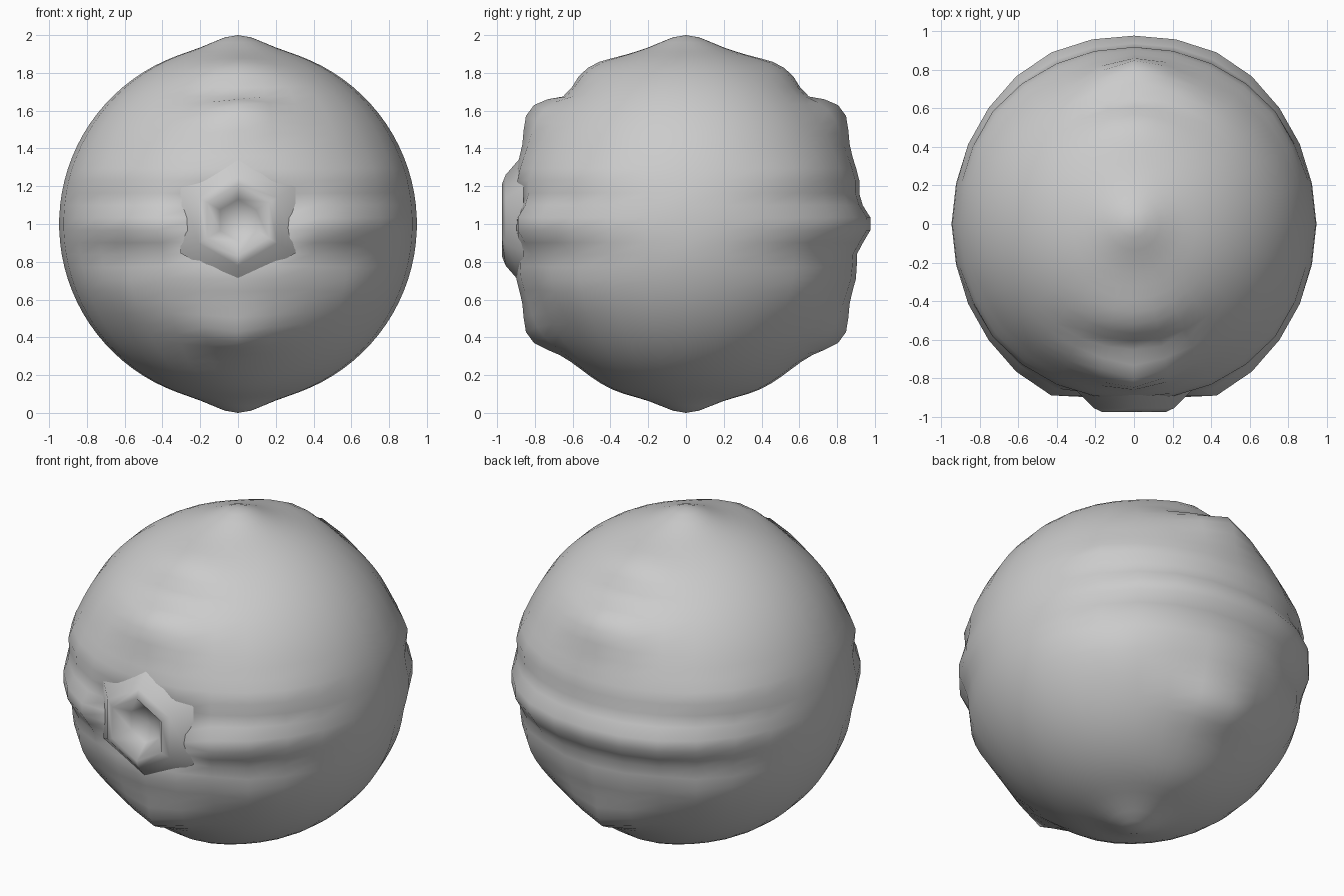
import bpy, bmesh
from math import sin, cos, radians, degrees, exp, pi, acos

cube = bpy.data.objects.get("Cube")
if cube:
    bpy.data.objects.remove(cube)

grey = bpy.data.materials.new("plain_grey")
grey.use_nodes = True
colour = (0.6, 0.6, 0.6, 1)
grey.diffuse_color = colour
grey.node_tree.nodes["Principled BSDF"].inputs["Base Color"].default_value = colour

SEGMENTS, RINGS = 28, 45


def bell(value, centre, width):
    return exp(-((value - centre) / width) ** 2)


# Dents and bumps: latitude, angle off the front/back axis, height, spread up, spread across
LUMPS = [
    (59, 0, 0.03, 8, 26),      # lip of the cap
    (47, 0, -0.03, 4, 20),     # step under the cap
    (36, 0, 0.08, 8, 14),      # upper knob
    (-36, 0, 0.08, 8, 13),     # lower knob
    (-66, 0, 0.012, 9, 30),    # base swell
    (-22, 42, 0.02, 10, 9),    # cheek
    (-20, 24, -0.02, 8, 9),    # hollow beside the cheek
    (15, 50, 0.02, 5, 16),     # shell lip above the groove
    (0, 26, 0.012, 14, 16),    # squared corner of the belt
]


def radius(lat, azimuth):
    """Distance from the centre in a direction, alike on all four quarters."""
    off = degrees(acos(min(1, abs(cos(azimuth)))))
    r = 0.947 + 0.053 * bell(abs(lat), 90, 9)
    for up, across, height, tall, wide in LUMPS:
        r += height * bell(lat, up, tall) * bell(off, across, wide)
    # Seam: groove, raised belt, undercut
    belt = max(0, min(1, (75 - off) / 40))
    r += belt * (0.035 * bell(lat, 0, 5.5) - 0.024 * bell(lat, 8, 3.5)
                 - 0.03 * bell(lat, -10, 5))
    # Pocket behind the front ring
    if cos(azimuth) > 0:
        r -= 0.25 * max(0, 1 - (off / 15) ** 2) * bell(lat, 1, 8)
    return r


def finish(name, bm, angle):
    bmesh.ops.recalc_face_normals(bm, faces=bm.faces)
    mesh = bpy.data.meshes.new(name)
    bm.to_mesh(mesh)
    bm.free()
    mesh.materials.append(grey)
    obj = bpy.data.objects.new(name, mesh)
    bpy.context.collection.objects.link(obj)
    bpy.ops.object.select_all(action="DESELECT")
    obj.select_set(True)
    bpy.context.view_layer.objects.active = obj
    bpy.ops.object.shade_smooth_by_angle(angle=radians(angle))


def skin(bm, rings):
    for a, b in zip(rings, rings[1:]):
        n = len(a)
        for i in range(n):
            j = (i + 1) % n
            bm.faces.new((a[i], a[j], b[j], b[i]))


def close(bm, ring, tip):
    point = bm.verts.new(tip)
    for i in range(len(ring)):
        bm.faces.new((ring[i], ring[(i + 1) % len(ring)], point))


# Lumpy ball
bm = bmesh.new()
rings = []
for k in range(1, RINGS):
    lat = -90 + 180 * k / RINGS
    ring = []
    for i in range(SEGMENTS):
        az = 2 * pi * i / SEGMENTS
        r = radius(lat, az)
        flat = r * cos(radians(lat))
        ring.append(bm.verts.new((flat * sin(az), -flat * cos(az), 1 + r * sin(radians(lat)))))
    rings.append(ring)
skin(bm, rings)
close(bm, rings[0], (0, 0, 0))
close(bm, rings[-1], (0, 0, 2))
finish("ball_shell", bm, 75)

# Six-sided front ring with a hollow middle
bm = bmesh.new()
rings = []
for size, y in ((0.35, -0.86), (0.24, -0.955), (0.19, -0.975), (0.11, -0.89)):
    ring = []
    for i in range(6):
        a = pi / 6 + i * pi / 3
        ring.append(bm.verts.new((size * cos(a), y, 1.02 + size * sin(a))))
    rings.append(ring)
skin(bm, rings)
close(bm, rings[-1], (0, -0.86, 1.02))
finish("front_ring", bm, 80)
